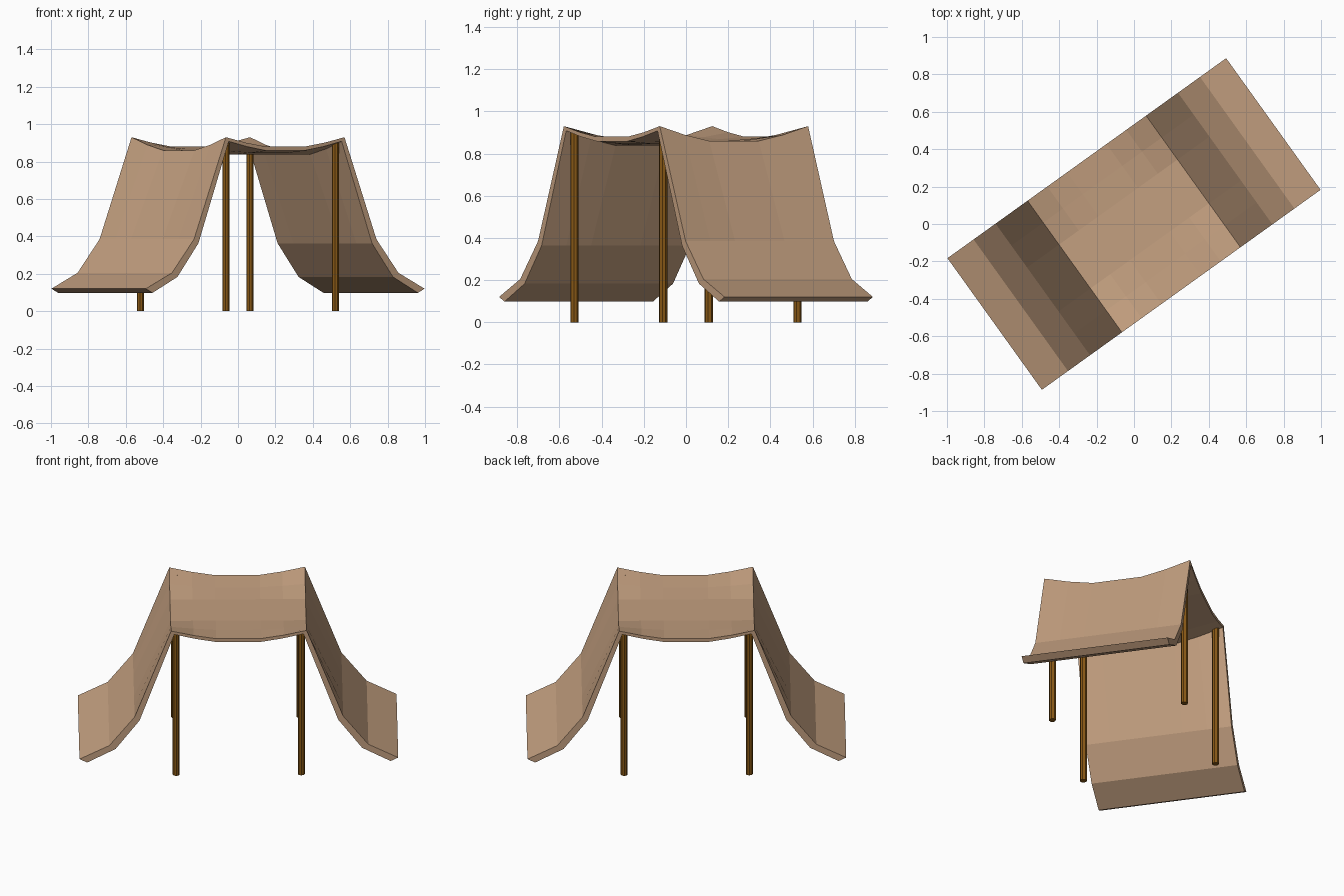
import bpy, bmesh, math
from mathutils import Matrix

if "Cube" in bpy.data.objects:
    bpy.data.objects.remove(bpy.data.objects["Cube"])

ANGLE = math.radians(35.66)
SPIN = Matrix.Rotation(ANGLE, 4, 'Z')


def material(name, rgb):
    m = bpy.data.materials.new(name)
    m.diffuse_color = (*rgb, 1)
    m.use_nodes = True
    m.node_tree.nodes["Principled BSDF"].inputs["Base Color"].default_value = m.diffuse_color
    return m


def finish(name, bm, mat):
    bmesh.ops.transform(bm, matrix=SPIN, verts=bm.verts)
    bmesh.ops.recalc_face_normals(bm, faces=bm.faces)
    me = bpy.data.meshes.new(name)
    bm.to_mesh(me)
    bm.free()
    me.materials.append(mat)
    ob = bpy.data.objects.new(name, me)
    bpy.context.collection.objects.link(ob)
    return ob


cloth = material("tan cloth", (0.55, 0.35, 0.215))
wood = material("brown wood", (0.25, 0.10, 0.008))

# Canopy: sagging roof between two ridges, with a flared flap at each end
RIDGE, HALF_W, TOP = 0.39, 0.433, 0.93
STEPS = [-1, -0.667, -0.333, 0.333, 0.667, 1]
SAG = {1: 0.0, 0.667: 0.58, 0.333: 1.0}
flap = [(0.60, 0.385), (0.745, 0.205), (0.917, 0.12)]

rows = []  # (u, function of width step -> height)
for u, z in reversed(flap):
    rows.append((-u, lambda t, z=z: z))
for s in STEPS:
    def height(t, a=SAG[abs(s)]):
        b = SAG[abs(t)]
        return TOP - 0.05 * a - 0.07 * b + 0.05 * a * b
    rows.append((s * RIDGE, height))
for u, z in flap:
    rows.append((u, lambda t, z=z: z))

bm = bmesh.new()


def sheet(scale, drop):
    return [[bm.verts.new((u * scale, t * HALF_W, h(t) - drop)) for t in STEPS]
            for u, h in rows]


upper, lower = sheet(1, 0), sheet(0.952, 0.022)
for grid in (upper, lower):
    for r0, r1 in zip(grid, grid[1:]):
        for j in range(len(STEPS) - 1):
            bm.faces.new((r0[j], r1[j], r1[j + 1], r0[j + 1]))
# Cloth rim joining both sheets
for i in range(len(rows) - 1):
    for j in (0, -1):
        bm.faces.new((upper[i][j], upper[i + 1][j], lower[i + 1][j], lower[i][j]))
for j in range(len(STEPS) - 1):
    for i in (0, -1):
        bm.faces.new((upper[i][j], upper[i][j + 1], lower[i][j + 1], lower[i][j]))
finish("canopy", bm, cloth)

# Four poles under the roof corners
POLE_H = 0.905
for side_u, end in ((-1, "left"), (1, "right")):
    for side_v, depth in ((-1, "front"), (1, "back")):
        bm = bmesh.new()
        place = Matrix.Translation((side_u * 0.36, side_v * 0.392, POLE_H / 2))
        bmesh.ops.create_cone(bm, cap_ends=True, segments=8, radius1=0.02,
                              radius2=0.02, depth=POLE_H, matrix=place)
        finish(f"{depth}_{end}_pole", bm, wood)
